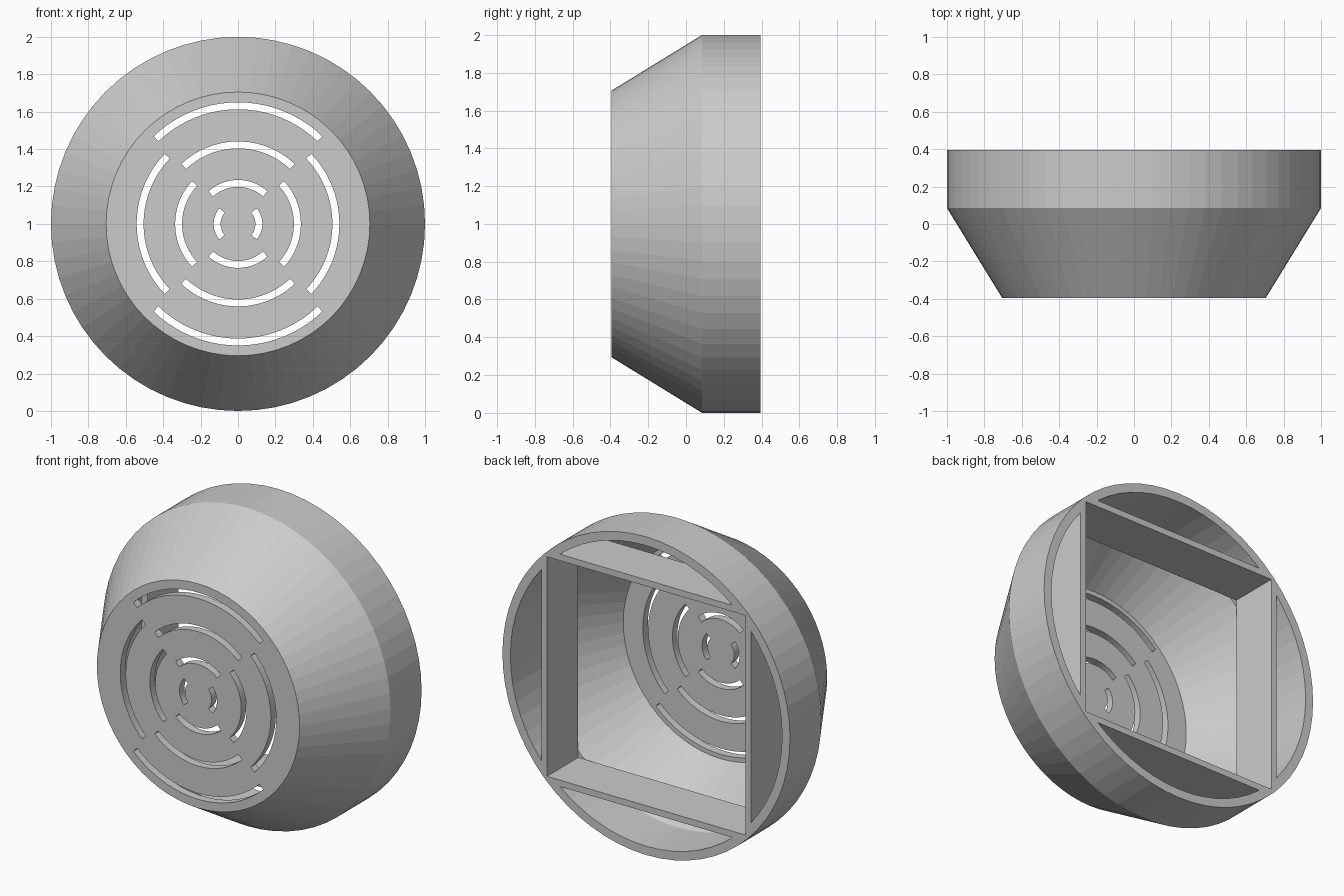
import bpy, bmesh, math
from mathutils import Matrix, Vector

if "Cube" in bpy.data.objects:
    bpy.data.objects.remove(bpy.data.objects["Cube"])

CZ = 1.0            # height of the axis
BACK, RIM, FRONT = 0.395, 0.085, -0.395


def make_object(name, bm):
    bmesh.ops.remove_doubles(bm, verts=bm.verts, dist=1e-5)
    bmesh.ops.recalc_face_normals(bm, faces=bm.faces)
    mesh = bpy.data.meshes.new(name)
    bm.to_mesh(mesh)
    bm.free()
    obj = bpy.data.objects.new(name, mesh)
    bpy.context.collection.objects.link(obj)
    return obj


def add_box(bm, centre, size):
    m = Matrix.Translation(centre) @ Matrix.Diagonal((*size, 1))
    bmesh.ops.create_cube(bm, size=1, matrix=m)


def add_arc(bm, r0, r1, mid, half, y0, y1, steps=20):
    # curved slot block: a rectangle swept about the y axis
    rings = []
    for i in range(steps + 1):
        a = mid - half + 2 * half * i / steps
        rings.append([bm.verts.new((r * math.cos(a), y, CZ + r * math.sin(a)))
                      for r, y in ((r0, y0), (r1, y0), (r1, y1), (r0, y1))])
    for a, b in zip(rings, rings[1:]):
        for k in range(4):
            bm.faces.new((a[k], a[(k + 1) % 4], b[(k + 1) % 4], b[k]))
    bm.faces.new(rings[0])
    bm.faces.new(rings[-1])


# Hollow housing: turned profile (radius, y)
profile = [(0, FRONT), (0.705, FRONT), (1, RIM), (1, BACK),
           (0.945, BACK), (0.945, RIM), (0.678, -0.345), (0, -0.345)]
bm = bmesh.new()
vs = [bm.verts.new((r, y, CZ)) for r, y in profile]
es = [bm.edges.new(p) for p in zip(vs, vs[1:])]
bmesh.ops.spin(bm, geom=vs + es, cent=(0, 0, CZ), axis=(0, 1, 0),
               angle=2 * math.pi, steps=64)
housing = make_object("housing", bm)

# Square frame bars inside the back rim
bm = bmesh.new()
depth, ymid = BACK - RIM, (BACK + RIM) / 2
for s in (-1, 1):
    add_box(bm, (0, ymid, CZ + s * 0.71), (1.34, depth, 0.04))
    add_box(bm, (s * 0.71, ymid, CZ), (0.04, depth, 1.34))
frame = make_object("square_frame", bm)

# Square opening that notches the rim at its corners
bm = bmesh.new()
add_box(bm, (0, RIM + 0.25, CZ), (1.38, 0.5, 1.38))
opening = make_object("opening_cutter", bm)

# Grille slots: radii alternate between side pairs and top/bottom pairs
bm = bmesh.new()
for i, r in enumerate((0.13, 0.235, 0.336, 0.441, 0.542, 0.65)):
    half = math.pi / 4 - math.asin(0.012 / r)
    for k in range(2):
        add_arc(bm, r - 0.037, r, math.pi * k + (i % 2) * math.pi / 2,
                half, -0.5, -0.25)
slots = make_object("slot_cutter", bm)

# Combine the parts and drop the helpers
for helper, op in ((frame, 'UNION'), (opening, 'DIFFERENCE'), (slots, 'DIFFERENCE')):
    mod = housing.modifiers.new(helper.name, 'BOOLEAN')
    mod.operation, mod.solver, mod.object = op, 'EXACT', helper
    helper.hide_render = True
bpy.context.view_layer.update()
deps = bpy.context.evaluated_depsgraph_get()
result = bpy.data.meshes.new_from_object(housing.evaluated_get(deps))
housing.modifiers.clear()
housing.data = result
for helper in (frame, opening, slots):
    bpy.data.objects.remove(helper)
